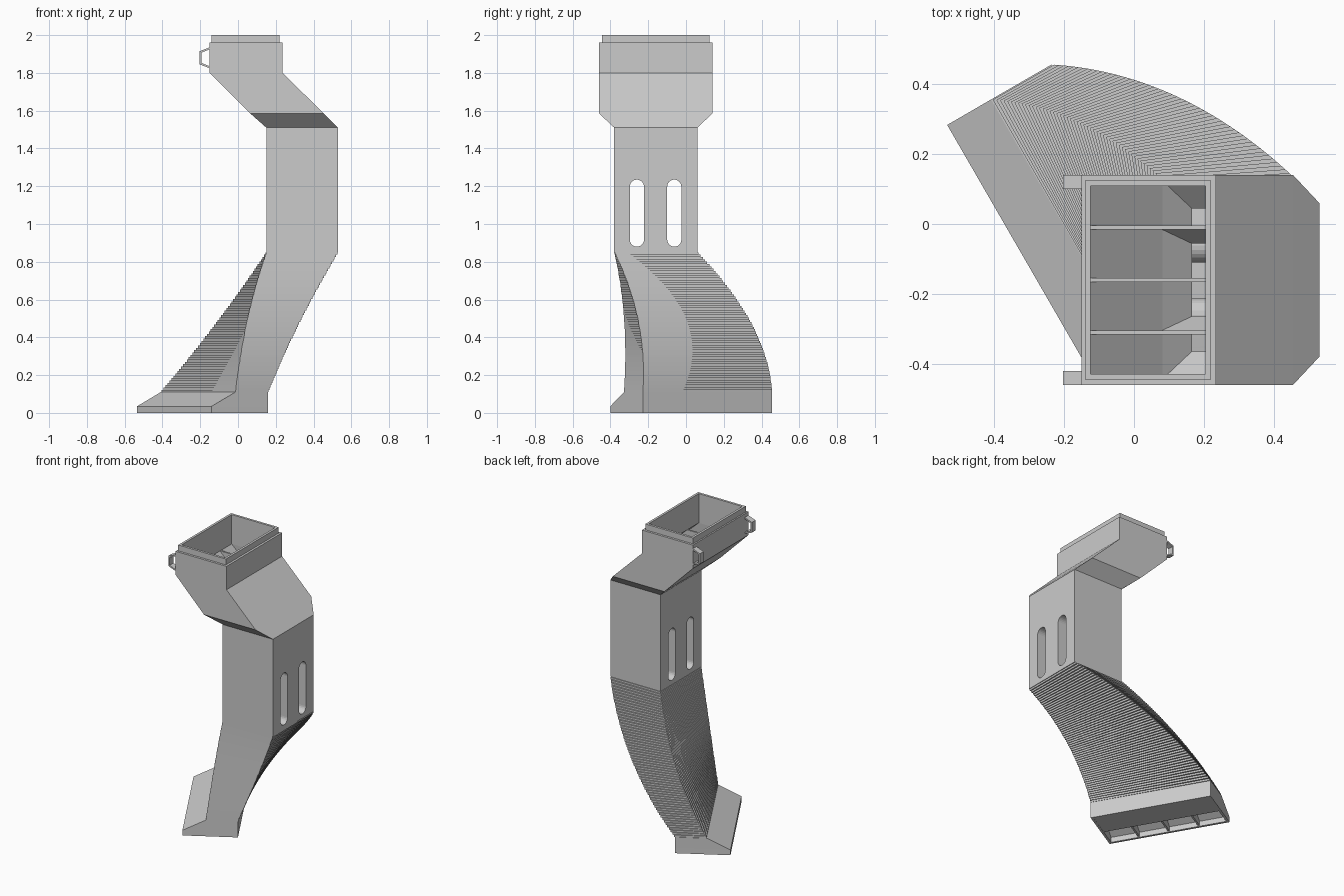
import bpy, bmesh, math
from mathutils import Vector

cube = bpy.data.objects.get("Cube")
if cube:
    bpy.data.objects.remove(cube, do_unlink=True)

grey = bpy.data.materials.new("plain grey")
grey.use_nodes = True
colour = (0.6, 0.6, 0.6, 1)
grey.diffuse_color = colour
grey.node_tree.nodes["Principled BSDF"].inputs["Base Color"].default_value = colour

TURN = math.radians(30)
WALL = 0.016


def finish(name, bm):
    mesh = bpy.data.meshes.new(name)
    bm.to_mesh(mesh)
    bm.free()
    mesh.materials.append(grey)
    obj = bpy.data.objects.new(name, mesh)
    bpy.context.collection.objects.link(obj)
    return obj


def section(z, cx, cy, w, d, rot=0.0):
    return dict(z=z, cx=cx, cy=cy, w=w, d=d, rot=rot)


def corners(s, inset=0.0):
    """Four corners of a turned rectangle, anticlockwise."""
    c, n = math.cos(s["rot"]), math.sin(s["rot"])
    out = []
    for sx, sy in ((-1, -1), (1, -1), (1, 1), (-1, 1)):
        x, y = sx * (s["w"] / 2 - inset), sy * (s["d"] / 2 - inset)
        out.append((s["cx"] + x * c - y * n, s["cy"] + x * n + y * c, s["z"]))
    return out


def skin(bm, rings, closed=False, caps=False):
    rows = [[bm.verts.new(p) for p in ring] for ring in rings]
    pairs = list(zip(rows, rows[1:]))
    if closed:
        pairs.append((rows[-1], rows[0]))
    for a, b in pairs:
        for i in range(len(a)):
            j = (i + 1) % len(a)
            bm.faces.new((a[i], a[j], b[j], b[i]))
    if caps:
        bm.faces.new(rows[0][::-1])
        bm.faces.new(rows[-1])


def duct(name, outer, inner=None):
    """Hollow duct: up the outside, over the rim, down the inside."""
    bm = bmesh.new()
    inside = [corners(s, WALL) for s in reversed(inner or outer)]
    skin(bm, [corners(s) for s in outer] + inside, closed=True)
    return finish(name, bm)


def lower(t):
    """Cross-section of the twisting part, t = 0 at the top, 1 at the foot."""
    ease = 1 - (1 - t) ** 2
    return section(0.85 - 0.74 * t, 0.34 - 0.465 * t, -0.16 + 0.224 * ease,
                   0.38 - 0.18 * t, 0.44 + 0.35 * t, TURN * t)


# Upper duct: collar, inlet box, slanted neck and narrowing shoulder
box_top = section(1.96, 0.0425, -0.16, 0.385, 0.6)
box_low = dict(box_top, z=1.80)
shoulder = section(1.585, 0.26, -0.16, 0.39, 0.6)
neck = section(1.51, 0.34, -0.16, 0.38, 0.44)
collar_low = section(1.96, 0.04, -0.16, 0.36, 0.57)
collar_top = dict(collar_low, z=2.0)
duct("upper_duct", [neck, shoulder, box_low, box_top, collar_low, collar_top],
     [neck, shoulder, dict(collar_low, z=1.80), collar_top])

# Straight middle duct
waist = dict(neck, z=0.85)
middle = duct("middle_duct", [waist, neck])

# Twisting lower duct, made of thin stacked layers
LAYERS = 60
stack, core = [], []
for k in range(LAYERS, 0, -1):
    layer = lower((k - 0.5) / LAYERS)
    stack += [dict(layer, z=lower(k / LAYERS)["z"]),
              dict(layer, z=lower((k - 1) / LAYERS)["z"])]
    core.append(lower(k / LAYERS))
core.append(lower(0))
duct("lower_duct", stack, core)

# Foot with a slanted lip on one side
foot_top = lower(1)
foot_low = section(0.0, -0.1875, 0.0275, 0.345, 0.79, TURN)
foot_lip = dict(foot_low, z=0.035)
duct("foot", [foot_low, foot_lip, foot_top])

bm = bmesh.new()
plate = dict(foot_top, z=0.001, w=0.19, d=0.78)
skin(bm, [corners(plate), corners(dict(plate, z=0.012))], caps=True)
finish("foot_floor", bm)


# Three guide vanes that follow the duct from foot to inlet
def vane_section(s, fraction):
    off = (fraction - 0.5) * s["d"]
    return dict(s, cx=s["cx"] - off * math.sin(s["rot"]),
                cy=s["cy"] + off * math.cos(s["rot"]),
                w=s["w"] - WALL, d=0.012)


path = ([dict(foot_low, z=0.006), foot_lip] + core[::4]
        + [neck, shoulder, box_low])
vanes = []
for number, fraction in enumerate((0.25, 0.5, 0.75), 1):
    bm = bmesh.new()
    skin(bm, [corners(vane_section(s, fraction)) for s in path], caps=True)
    vanes.append(finish(f"guide_vane_{number}", bm))


# Two rounded slots running right through the middle duct
def slot_ring(x, cy, radius):
    ring = []
    for end, mid in ((0, 1.1975), (1, 0.9175)):
        for k in range(13):
            a = math.pi * (end + k / 12)
            ring.append((x, cy + radius * math.cos(a), mid + radius * math.sin(a)))
    return ring


R = 0.0375
for number, cy in enumerate((-0.26, -0.062), 1):
    bm = bmesh.new()
    skin(bm, [slot_ring(x, cy, R) for x in (0.05, 0.63)], caps=True)
    bmesh.ops.recalc_face_normals(bm, faces=bm.faces)
    cutter = finish(f"slot_cutter_{number}", bm)
    cutter.hide_render = True
    cutter.hide_viewport = True
    cutter.display_type = 'WIRE'
    for target in [middle] + vanes:
        cut = target.modifiers.new("slot", 'BOOLEAN')
        cut.operation = 'DIFFERENCE'
        cut.solver = 'EXACT'
        cut.object = cutter

    # Tube lining the slot
    bm = bmesh.new()
    x0, x1 = 0.153, 0.527
    skin(bm, [slot_ring(x0, cy, R), slot_ring(x1, cy, R),
              slot_ring(x1, cy, R + 0.01), slot_ring(x0, cy, R + 0.01)], closed=True)
    bmesh.ops.recalc_face_normals(bm, faces=bm.faces)
    finish(f"slot_tube_{number}", bm)

# Two small clip loops on the inlet box
clip_outer = [(-0.145, 1.937), (-0.203, 1.915), (-0.203, 1.845), (-0.145, 1.823)]
clip_inner = [(-0.145, 1.927), (-0.194, 1.907), (-0.194, 1.853), (-0.145, 1.833)]
for name, y in (("back_clip", 0.10), ("front_clip", -0.46)):
    bm = bmesh.new()
    outline = clip_outer + clip_inner[::-1]
    skin(bm, [[(x, yy, z) for x, z in outline] for yy in (y, y + 0.04)], caps=True)
    bmesh.ops.recalc_face_normals(bm, faces=bm.faces)
    finish(name, bm)
